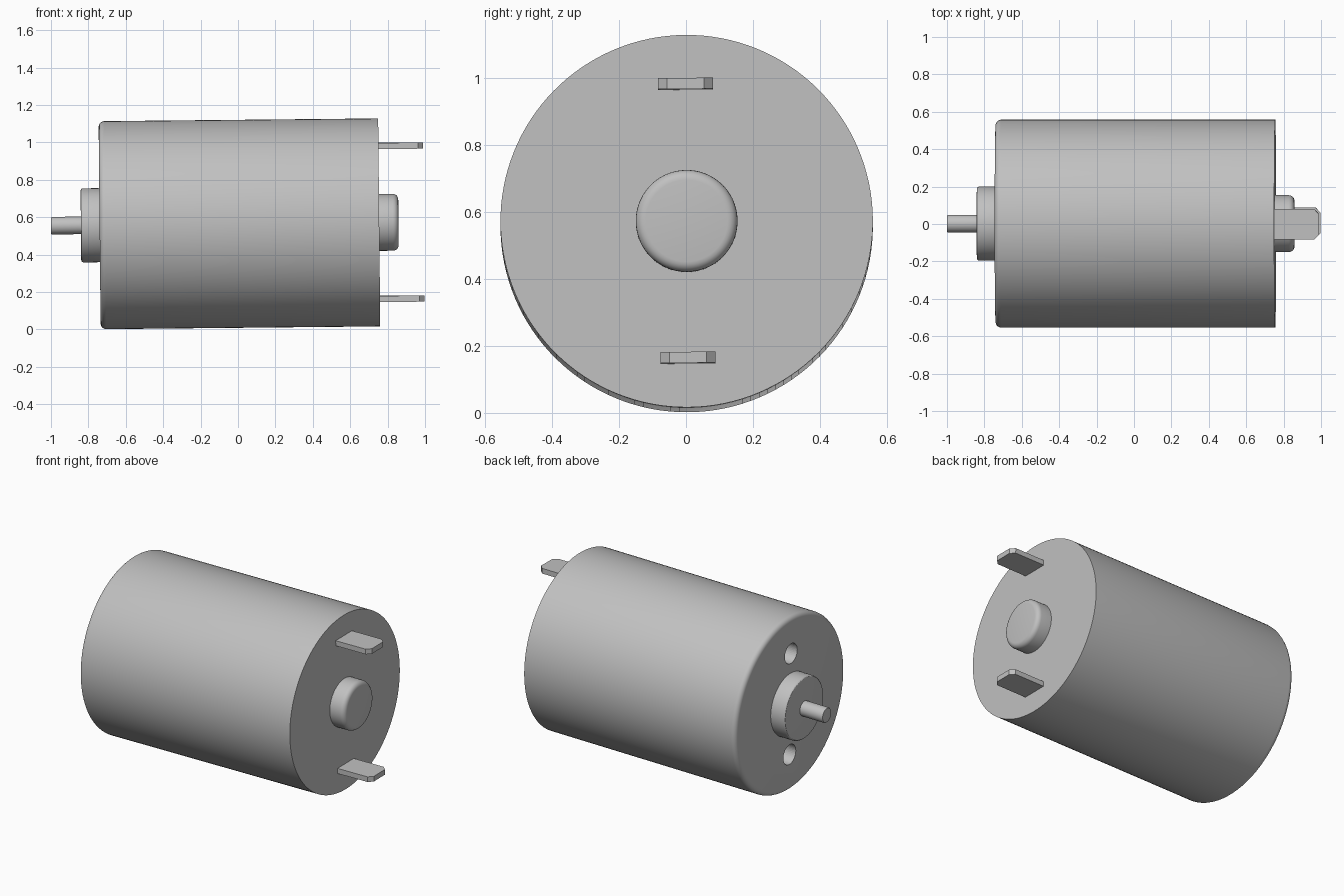
import bpy, bmesh, math
from mathutils import Matrix, Vector

if "Cube" in bpy.data.objects:
    bpy.data.objects.remove(bpy.data.objects["Cube"])

steel = bpy.data.materials.new("light_grey_metal")
steel.diffuse_color = (0.53, 0.53, 0.53, 1)
steel.use_nodes = True
steel.node_tree.nodes["Principled BSDF"].inputs["Base Color"].default_value = steel.diffuse_color

# Whole motor sits with a very slight pitch and roll
TILT = (Matrix.Translation((0, 0.002, 0.565))
        @ Matrix.Rotation(-0.010, 4, 'Y') @ Matrix.Rotation(0.009, 4, 'X'))


def finish(bm, name, smooth=True):
    bmesh.ops.recalc_face_normals(bm, faces=bm.faces)
    me = bpy.data.meshes.new(name)
    bm.to_mesh(me)
    bm.free()
    ob = bpy.data.objects.new(name, me)
    bpy.context.collection.objects.link(ob)
    me.materials.append(steel)
    ob.matrix_world = TILT
    if smooth:
        bpy.ops.object.select_all(action='DESELECT')
        ob.select_set(True)
        bpy.context.view_layer.objects.active = ob
        bpy.ops.object.shade_smooth_by_angle(angle=math.radians(30))
    return ob


def fillet(x, r, size, sx, steps=5):
    """Quarter-round corner points at end x; sx is the outward direction."""
    pts = []
    for i in range(steps + 1):
        a = math.pi / 2 * i / steps
        pts.append((x - sx * size * (1 - math.cos(a)), r - size * (1 - math.sin(a))))
    return pts


def turned(name, profile, segs=96):
    """Solid of revolution around the x axis from (x, radius) points."""
    bm = bmesh.new()
    rings = []
    for x, r in profile:
        rings.append([bm.verts.new((x, r * math.cos(2 * math.pi * i / segs),
                                    r * math.sin(2 * math.pi * i / segs)))
                      for i in range(segs)])
    for a, b in zip(rings, rings[1:]):
        for i in range(segs):
            j = (i + 1) % segs
            bm.faces.new((a[i], a[j], b[j], b[i]))
    bm.faces.new(rings[0])
    bm.faces.new(rings[-1])
    return finish(bm, name)


# Casing: rounded at the shaft end, sharp at the terminal end
casing = turned("casing", fillet(-0.74, 0.556, 0.03, -1) + [(0.755, 0.556)], 128)

# Two blind mounting holes in the shaft end
for side in (1, -1):
    bm = bmesh.new()
    bmesh.ops.create_cone(bm, cap_ends=True, segments=40, radius1=0.063,
                          radius2=0.063, depth=0.24,
                          matrix=Matrix.Translation((-0.74, 0, side * 0.323))
                          @ Matrix.Rotation(math.pi / 2, 4, 'Y'))
    cutter = finish(bm, "hole_cutter", False)
    mod = casing.modifiers.new("mounting_hole", 'BOOLEAN')
    mod.operation, mod.solver, mod.object = 'DIFFERENCE', 'EXACT', cutter
    bpy.ops.object.select_all(action='DESELECT')
    casing.select_set(True)
    bpy.context.view_layer.objects.active = casing
    bpy.ops.object.modifier_apply(modifier=mod.name)
    bpy.data.objects.remove(cutter)

# Bearing bosses at both ends, and the output shaft
turned("front_bearing_boss", fillet(-0.84, 0.198, 0.012, -1, 3) + [(-0.73, 0.198)])
turned("rear_bearing_boss", [(0.745, 0.152)] + fillet(0.858, 0.152, 0.03, 1)[::-1])
turned("shaft", fillet(-1.0, 0.047, 0.007, -1, 3) + [(-0.83, 0.047)], 48)

# Terminal tabs with clipped outer corners
for name, z in (("upper_terminal", 0.409), ("lower_terminal", -0.409)):
    bm = bmesh.new()
    outline = [(0.745, -0.082), (0.967, -0.082), (0.993, -0.055),
               (0.993, 0.055), (0.967, 0.082), (0.745, 0.082)]
    face = bm.faces.new([bm.verts.new((x, y, z - 0.0165)) for x, y in outline])
    ext = bmesh.ops.extrude_face_region(bm, geom=[face])
    bmesh.ops.translate(bm, vec=Vector((0, 0, 0.033)),
                        verts=[v for v in ext["geom"] if isinstance(v, bmesh.types.BMVert)])
    finish(bm, name, False)
